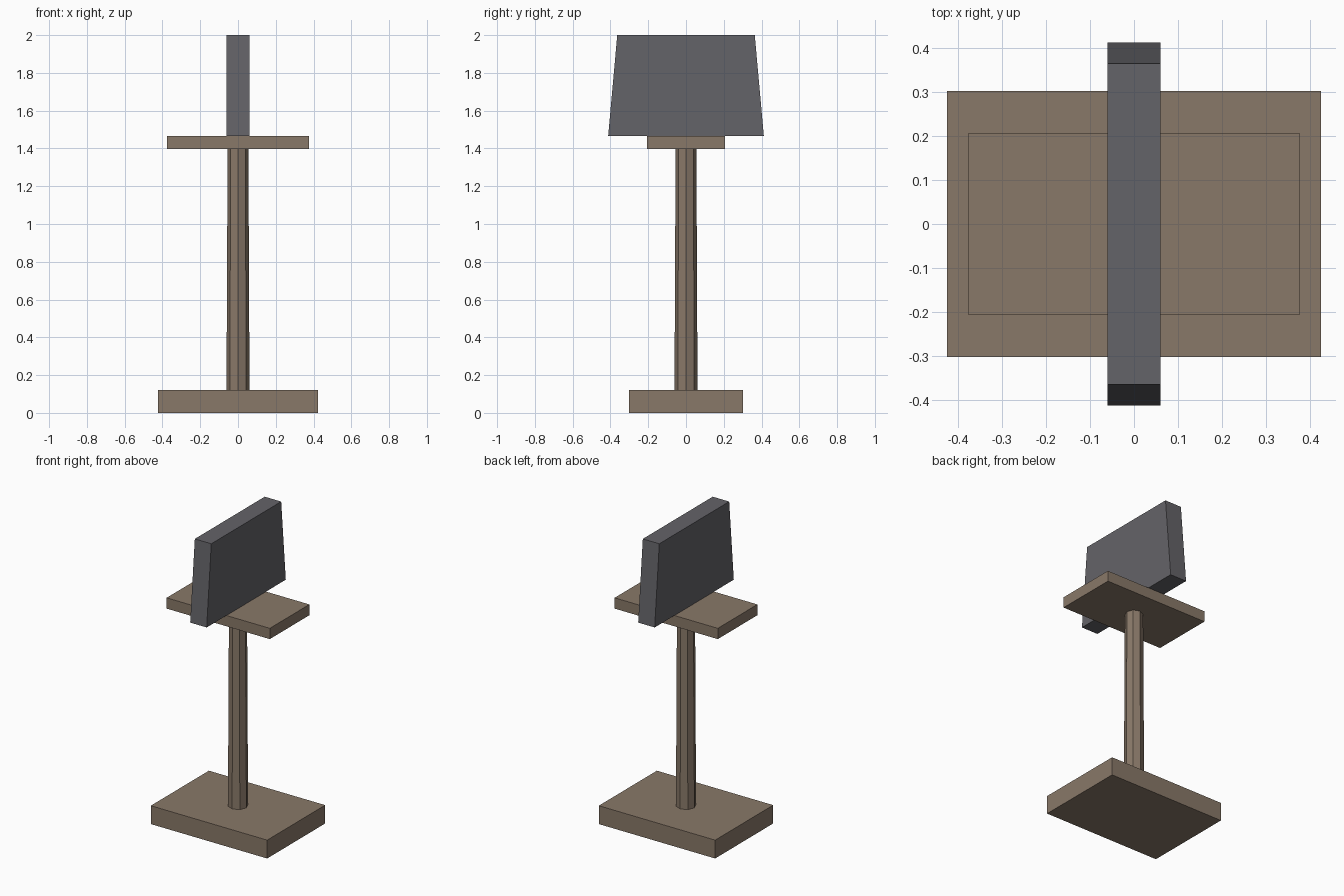
import bpy
import bmesh
import math

cube = bpy.data.objects.get("Cube")
if cube:
    bpy.data.objects.remove(cube)


def make_material(name, rgb):
    mat = bpy.data.materials.new(name)
    mat.use_nodes = True
    colour = (*rgb, 1)
    mat.diffuse_color = colour
    mat.node_tree.nodes["Principled BSDF"].inputs["Base Color"].default_value = colour
    return mat


def add_object(name, bm, mat):
    bmesh.ops.recalc_face_normals(bm, faces=bm.faces)
    mesh = bpy.data.meshes.new(name)
    bm.to_mesh(mesh)
    bm.free()
    mesh.materials.append(mat)
    obj = bpy.data.objects.new(name, mesh)
    bpy.context.collection.objects.link(obj)
    return obj


def slab(name, mat, half_x, half_y, bottom, top, top_half_y=None):
    """Box between two heights, optionally narrowing along y at the top."""
    bm = bmesh.new()
    bmesh.ops.create_cube(bm, size=2)
    for v in bm.verts:
        upper = v.co.z > 0
        depth = top_half_y if upper and top_half_y else half_y
        v.co = (v.co.x * half_x, v.co.y * depth, top if upper else bottom)
    return add_object(name, bm, mat)


def tapered_post(name, mat, radius_bottom, radius_top, bottom, top, sides=8):
    bm = bmesh.new()
    bmesh.ops.create_cone(bm, cap_ends=True, segments=sides, radius1=radius_bottom,
                          radius2=radius_top, depth=top - bottom)
    bmesh.ops.translate(bm, verts=bm.verts, vec=(0, 0, (top + bottom) / 2))
    return add_object(name, bm, mat)


wood = make_material("brown wood", (0.25, 0.19, 0.14))
metal = make_material("dark grey", (0.127, 0.125, 0.138))

# Foot, post and shelf
slab("base", wood, 0.424, 0.302, 0, 0.121)
tapered_post("post", wood, 0.061, 0.055, 0.121, 1.396)
slab("shelf", wood, 0.376, 0.206, 1.396, 1.467)

# Upright panel across the shelf, narrower at the top
slab("panel", metal, 0.06, 0.412, 1.467, 2, top_half_y=0.364)
